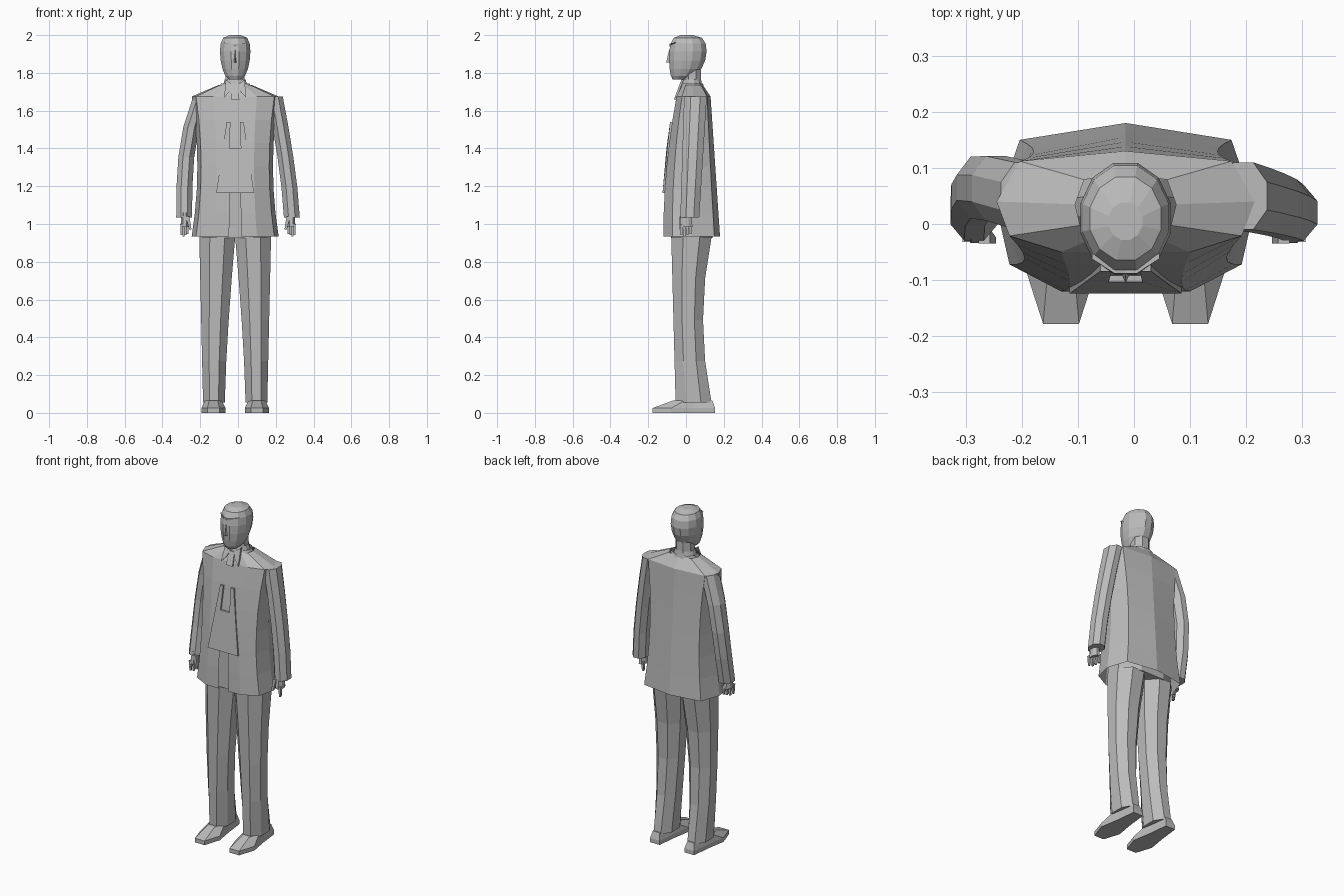
import bpy, bmesh, math

cube = bpy.data.objects.get("Cube")
if cube:
    bpy.data.objects.remove(cube, do_unlink=True)

grey = bpy.data.materials.new("plain_grey")
grey.use_nodes = True
grey.diffuse_color = (.5, .5, .5, 1)
grey.node_tree.nodes["Principled BSDF"].inputs["Base Color"].default_value = grey.diffuse_color

CENTRE = -.015  # body centre line
SIDES = (("right", -1), ("left", 1))


def mix(start, end, t):
    return start + (end - start) * t


def finish(name, bm):
    bmesh.ops.recalc_face_normals(bm, faces=bm.faces)
    mesh = bpy.data.meshes.new(name)
    bm.to_mesh(mesh)
    bm.free()
    mesh.materials.append(grey)
    bpy.context.collection.objects.link(bpy.data.objects.new(name, mesh))


def mirrored(half):
    """Close a half outline, listed front to back, into a full loop."""
    return half + [(-x, y) for x, y in reversed(half) if x > 0]


def ring(sides):
    """Flat-sided regular outline that reaches one unit each way."""
    angles = [(i + .5) * math.tau / sides for i in range(sides)]
    reach = math.cos(math.pi / sides)
    return [(math.sin(a) / reach, -math.cos(a) / reach) for a in angles]


def loft(name, shape, section, steps=1, capped=True, split_levels=0):
    """Skin a shape along section(t) = (x centre, half width, front, back, z)."""
    bm = bmesh.new()
    loops = []
    for step in range(steps + 1):
        x, half, front, back, z = section(step / steps)
        loops.append([bm.verts.new((x + half * u, mix(front, back, (v + 1) / 2), z)) for u, v in shape])
    last = len(shape) - 1
    for level in range(steps):
        low, high = loops[level], loops[level + 1]
        for i in range(len(shape)):
            # The closing face is the front centre: left out where the part is split
            if i > 0 or level >= split_levels:
                bm.faces.new((low[i - 1], low[i], high[i], high[i - 1]))
    if capped:
        bm.faces.new(loops[0])
        bm.faces.new(loops[-1])
    finish(name, bm)


def plate(name, points, depth):
    """Extrude an outline of points backward along y."""
    bm = bmesh.new()
    front = [bm.verts.new(p) for p in points]
    back = [bm.verts.new((x, y + depth, z)) for x, y, z in points]
    bm.faces.new(front)
    bm.faces.new(back)
    for i in range(len(points)):
        bm.faces.new((front[i - 1], front[i], back[i], back[i - 1]))
    finish(name, bm)


# Jacket: open at the hem, split up the lower front, flat across the chest
HEM, SHOULDER = .935, 1.675


def jacket_front(t):
    return -.12 + .07 * t ** 2


def jacket(t):
    half_width = .2 + .03 * (2 * t - 1) ** 2
    return CENTRE, half_width, jacket_front(t), mix(.18, .13, t), mix(HEM, SHOULDER, t)


def shoulders(t):
    return CENTRE, mix(.23, .09, t), mix(-.05, -.02, t), mix(.13, .09, t), mix(SHOULDER, 1.735, t)


jacket_shape = mirrored([(.14, -1), (.5, -1), (.9, -.68), (1, 0), (.82, .8), (0, 1)])
loft("jacket", jacket_shape, jacket, steps=6, capped=False, split_levels=2)
loft("jacket_shoulders", jacket_shape, shoulders, capped=False)

# Notched chest panel lying on the jacket front
panel_shape = mirrored([(.03, 1.4), (.025, 1.54), (.045, 1.54), (.1, 1.165)])
panel_points = []
for x, z in panel_shape:
    surface = jacket_front((z - HEM) / (SHOULDER - HEM))
    panel_points.append((CENTRE + x, surface - .011, z))
plate("chest_panel", panel_points, .014)


# Trousers, slightly bent at the knee
def hips(t):
    return CENTRE, mix(.19, .16, t), -.08, .14, mix(.925, 1.2, t)


loft("hips", ring(8), hips)

for side, sign in SIDES:
    def leg(t):
        inner, outer = .055 * (1 - t ** 1.4), mix(.17, .19, t)
        back = .09 + .045 * (2 * t - 1) ** 2
        x = CENTRE + sign * (inner + outer) / 2
        return x, (outer - inner) / 2, mix(-.055, -.078, t), back, mix(.055, .93, t)

    loft(side + "_trouser_leg", ring(8), leg, steps=4)

# Shoes: flat sole, and an upper that slopes back from the toe
shoe_shape = mirrored([(.5, -1), (1, -.4), (.7, .3), (.5, 1)])
for side, sign in SIDES:
    middle = CENTRE + sign * .115

    def sole(t):
        return middle, .064, -.178, .154, mix(0, .025, t)

    def upper(t):
        return middle, mix(.064, .045, t), mix(-.178, -.07, t), mix(.154, .14, t), mix(.025, .065, t)

    loft(side + "_shoe_sole", shoe_shape, sole)
    loft(side + "_shoe_upper", shoe_shape, upper)

# Sleeves: the right elbow swings further out and back
for side, sign, bend, swing in (("right", -1, 3, .03), ("left", 1, 1.4, 0)):
    def sleeve(t):
        x = sign * (.285 - .09 * t ** bend)
        y = mix(.02, .05, t) + swing * math.sin(math.pi * t)
        depth = mix(.05, .06, t)
        return x, .042, y - depth, y + depth, mix(1.035, SHOULDER, t)

    loft(side + "_sleeve", ring(8), sleeve, steps=4)

# Hands with four fingers and a thumb
for side, sign in SIDES:
    wrist = sign * .282

    def palm(t):
        reach = mix(.034, .028, t)
        return wrist, mix(.022, .018, t), -reach, reach, mix(.985, 1.06, t)

    loft(side + "_palm", ring(8), palm)
    for finger in range(4):
        def knuckles(t):
            x = wrist + sign * (.016 - .01 * finger)
            y = -.024 + .016 * finger
            size = mix(.005, .008, t)
            tip = .935 + .006 * abs(finger - 1)
            return x, size, y - size, y + size, mix(tip, 1, t)

        loft(f"{side}_finger_{finger + 1}", ring(4), knuckles, steps=2)

    def thumb(t):
        x = wrist - sign * mix(.03, .015, t)
        return x, mix(.006, .01, t), -.035, mix(-.024, -.008, t), mix(.97, 1.04, t)

    loft(side + "_thumb", ring(4), thumb, steps=2)


# Neck and collars
def neck(t):
    return CENTRE, .05, -.015, .08, mix(1.7, 1.84, t)


def shirt_collar(t):
    return CENTRE, mix(.075, .055, t), mix(-.035, -.02, t), mix(.09, .08, t), mix(1.7, 1.765, t)


def jacket_collar(t):
    return CENTRE, mix(.1, .075, t), mix(-.045, -.025, t), mix(.1, .09, t), mix(1.69, 1.745, t)


loft("neck", ring(8), neck)
loft("shirt_collar", ring(12), shirt_collar, capped=False)
loft("jacket_collar", ring(12), jacket_collar, capped=False)


def collar_slope(x, z):
    """Place a point on the plane that runs from throat to chest."""
    return CENTRE + x, mix(-.058, -.024, (z - SHOULDER) / .09), z


for side, sign in SIDES:
    point_shape = [(.05, 1.765), (.058, 1.67), (.03, 1.7), (.012, 1.735)]
    plate(side + "_collar_point", [collar_slope(sign * x, z) for x, z in point_shape], .012)
knot_shape = mirrored([(.016, 1.735), (.022, 1.66)])
plate("tie_knot", [collar_slope(x, z) for x, z in knot_shape], .014)


# Head: an egg with a narrow jaw, flat face and full back
def head(t):
    t = mix(.08, .97, t)
    bulge = math.sin(math.pi * t) ** .5
    front = -.09 * bulge ** mix(.3, 1, t)
    back = .125 * bulge - .08 * (1 - t) ** 2
    return CENTRE, .082 * bulge * mix(.72, 1.2, t), front, back, 1.88 - .12 * math.cos(math.pi * t)


def nose(t):
    return CENTRE, mix(.016, .005, t), mix(-.105, -.09, t), -.07, mix(1.855, 1.92, t)


loft("head", ring(12), head, steps=7)
loft("nose", [(0, -1), (1, 1), (-1, 1)], nose)

# Brow ridge, hugging the forehead
for side, sign in SIDES:
    brow = [(0, -.088, 1.94), (.02, -.088, 1.945), (.06, -.062, 1.96), (.02, -.088, 1.955), (0, -.088, 1.95)]
    plate(side + "_brow", [(CENTRE + sign * x, y, z) for x, y, z in brow], .01)
